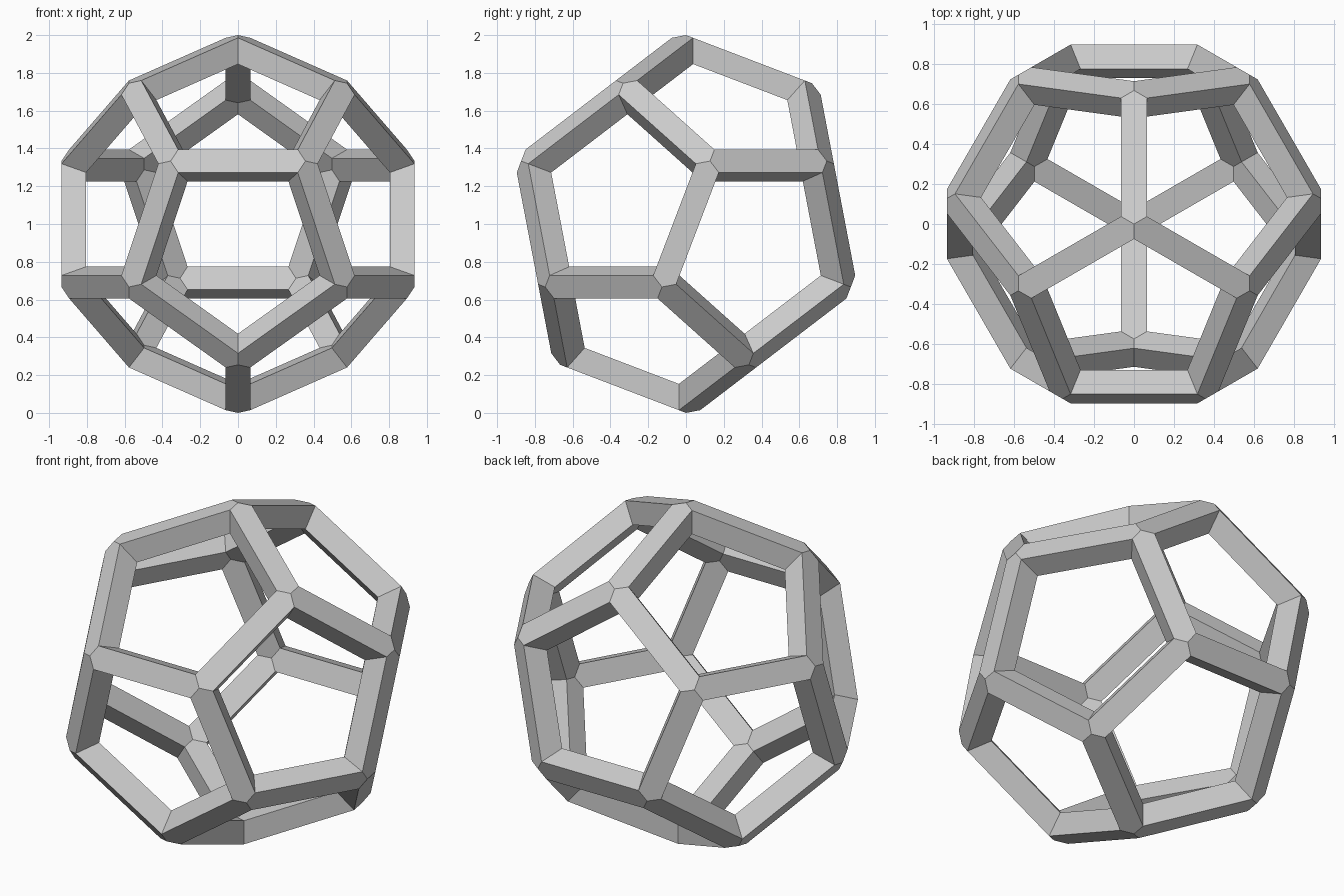
import bpy, bmesh, math
from mathutils import Vector

BEAM = 0.13                                  # square beam thickness
EDGE = 4 / (math.sqrt(3) * (1 + math.sqrt(5)))

cube = bpy.data.objects.get("Cube")
if cube:
    bpy.data.objects.remove(cube, do_unlink=True)


def polar(radius, angle, z):
    return Vector((radius * math.cos(angle), radius * math.sin(angle), z))


# Corner nodes of a unit dodecahedron standing on one corner
high = math.sqrt(5) / 3
ring = math.sqrt(8) / 3
half = math.asin(EDGE / 2 / ring)
upper = [Vector((0, 0, 1))]
for k in range(3):
    turn = math.tau * k / 3
    upper.append(polar(2 / 3, math.pi / 2 + turn, high))
    upper += [polar(ring, -math.pi / 2 + turn + s * half, 1 / 3) for s in (-1, 1)]
nodes = upper + [-v for v in upper]

count = range(len(nodes))
links = {i: [j for j in count if j != i and (nodes[i] - nodes[j]).length < EDGE * 1.01]
         for i in count}
mid_radius = (nodes[0] + nodes[links[0][0]]).length / 2
inner_scale = 1 - BEAM / mid_radius


def mitre(i, j, k):
    """Offset from node i to the corner shared by the beams towards j and k."""
    v, a, b = nodes[i], nodes[j], nodes[k]
    out_a, out_b = (v + a).normalized(), (v + b).normalized()
    line = out_a.cross(out_b)
    if line.dot(a + b - 2 * v) < 0:
        line.negate()
    across = (a - v).cross(out_a).normalized()
    return line * (BEAM / 2 / abs(line.dot(across)))


def add_beam(bm, i, j):
    """Square beam from node i to node j with mitred, pointed ends."""
    a, b = nodes[i], nodes[j]
    side = (b - a).cross(a + b)

    def corners(n, other):
        offs = [mitre(n, other, k) for k in links[n] if k != other]
        return sorted(offs, key=lambda o: o.dot(side))

    a_lo, a_hi = corners(i, j)
    b_lo, b_hi = corners(j, i)
    outline = [(a, Vector()), (a, a_lo), (b, b_lo), (b, Vector()), (b, b_hi), (a, a_hi)]
    outer = [bm.verts.new(p + o) for p, o in outline]
    inner = [bm.verts.new(p * inner_scale + o) for p, o in outline]
    bm.faces.new(outer)
    bm.faces.new(inner[::-1])
    for s in (1, 4):
        bm.faces.new((outer[s], inner[s], inner[s + 1], outer[s + 1]))


# Beams welded into one hollow frame
bm = bmesh.new()
for i in count:
    for j in links[i]:
        if i < j:
            add_beam(bm, i, j)
bmesh.ops.remove_doubles(bm, verts=bm.verts, dist=0.0005)
bmesh.ops.recalc_face_normals(bm, faces=bm.faces)
bmesh.ops.translate(bm, verts=bm.verts, vec=(0, 0, 1))
mesh = bpy.data.meshes.new("dodecahedron_frame")
bm.to_mesh(mesh)
bm.free()

# Plain grey finish
grey = bpy.data.materials.new("light_grey")
grey.use_nodes = True
colour = (0.6, 0.6, 0.6, 1)
grey.diffuse_color = colour
grey.node_tree.nodes["Principled BSDF"].inputs["Base Color"].default_value = colour
mesh.materials.append(grey)

frame = bpy.data.objects.new("dodecahedron_frame", mesh)
bpy.context.collection.objects.link(frame)
